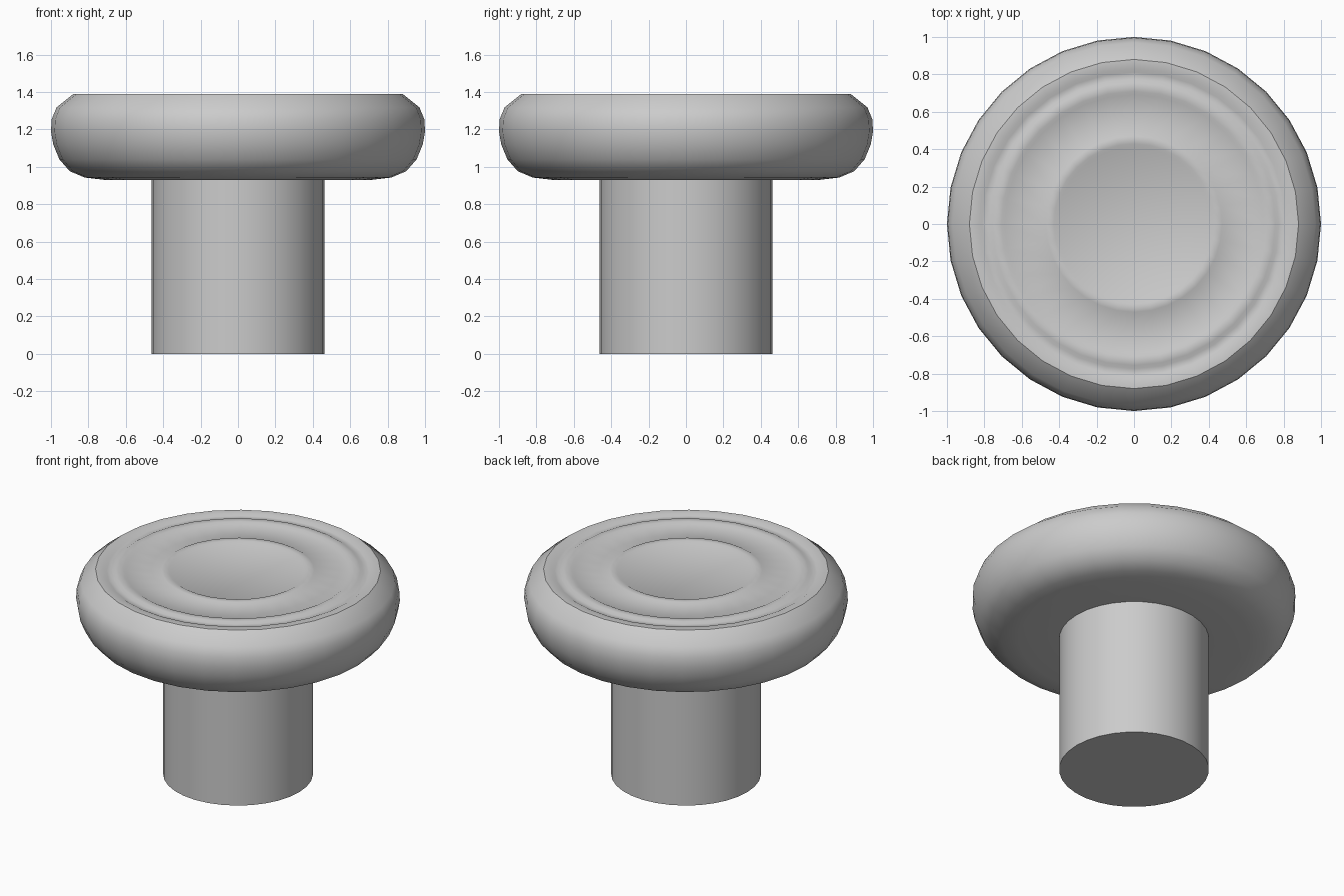
import bpy, bmesh, math

if "Cube" in bpy.data.objects:
    bpy.data.objects.remove(bpy.data.objects["Cube"])


def lathe(name, profile, segments):
    """Spin an (r, z) profile, listed bottom to top and closed on the axis."""
    bm = bmesh.new()
    rings = []
    for r, z in profile:
        rings.append([bm.verts.new((r * math.cos(2 * math.pi * i / segments),
                                    r * math.sin(2 * math.pi * i / segments), z))
                      for i in range(segments)])
    for low, high in zip(rings, rings[1:]):
        for i in range(segments):
            j = (i + 1) % segments
            bm.faces.new((low[i], low[j], high[j], high[i]))
    bm.faces.new(rings[0][::-1])
    bm.faces.new(rings[-1])
    mesh = bpy.data.meshes.new(name)
    bm.to_mesh(mesh)
    bm.free()
    obj = bpy.data.objects.new(name, mesh)
    bpy.context.collection.objects.link(obj)
    bpy.ops.object.select_all(action='DESELECT')
    obj.select_set(True)
    bpy.context.view_layer.objects.active = obj
    bpy.ops.object.shade_smooth_by_angle(angle=math.radians(32))
    return obj


# Straight round stem
lathe("stem", [(0.463, 0.0), (0.463, 0.935)], 32)

# Rounded cap rim, from the underside up to the top edge
top = 1.39
cap = [(0.44, 0.93), (0.71, 0.93), (0.82, 0.943), (0.90, 0.977), (0.955, 1.04),
       (0.988, 1.12), (1.0, 1.19), (0.996, 1.255), (0.97, 1.318), (0.88, top)]

# Shallow concentric steps on the top face, alternating down and up
low = top - 0.01
for i, r in enumerate((0.82, 0.765, 0.70, 0.48, 0.42)):
    before, after = (top, low) if i % 2 == 0 else (low, top)
    cap += [(r + 0.009, before), (r - 0.009, after)]

lathe("cap", cap, 32)
